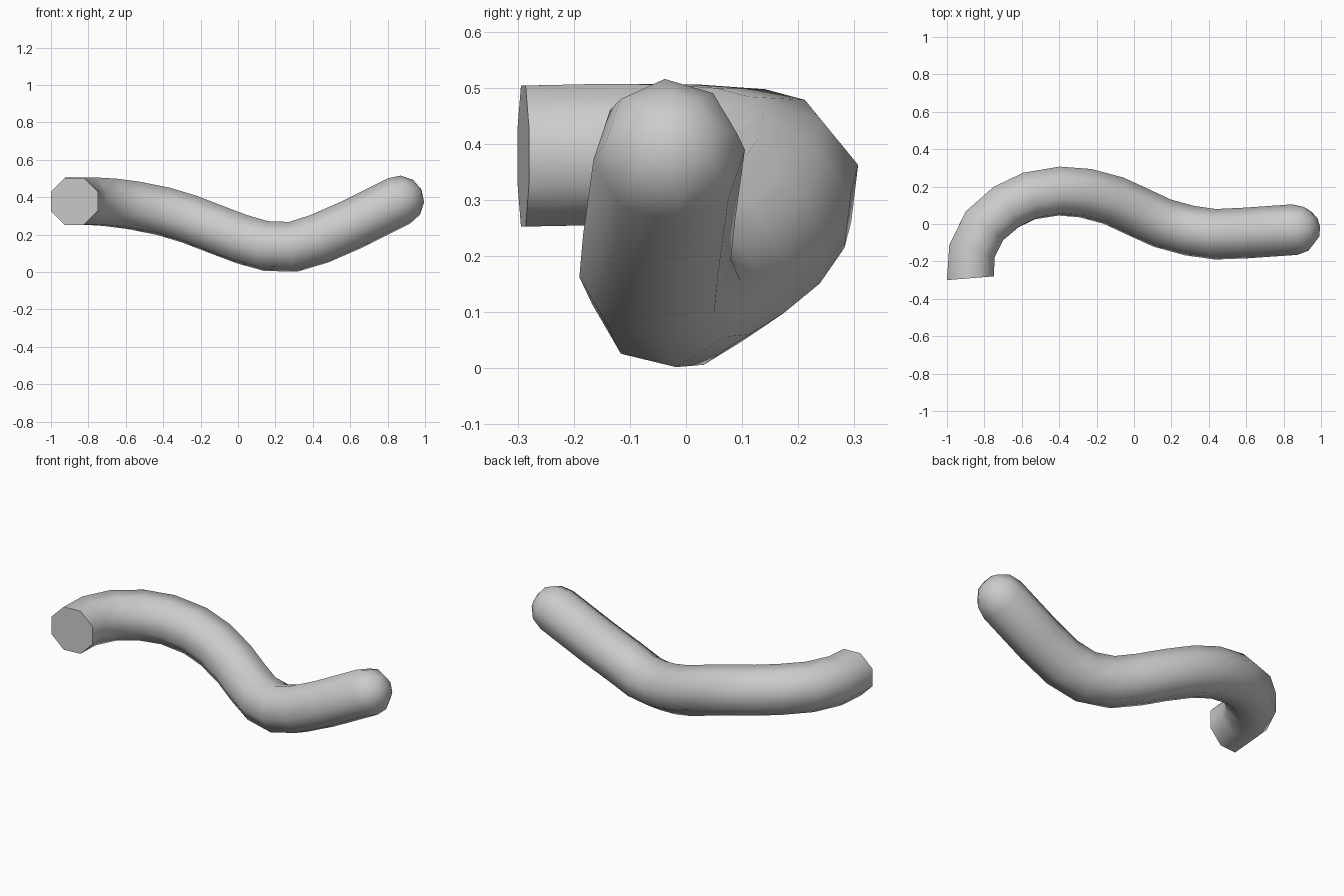
import bpy, bmesh, math
from mathutils import Vector

if "Cube" in bpy.data.objects:
    bpy.data.objects.remove(bpy.data.objects["Cube"])

R, SIDES = 0.136, 8

# Centre line of the bent tube, from the flat cut end to the domed end
path = [Vector(p) for p in [
    (-0.875, -0.29, 0.378), (-0.866, -0.145, 0.381), (-0.80, -0.01, 0.38),
    (-0.685, 0.09, 0.373), (-0.56, 0.15, 0.357), (-0.40, 0.176, 0.325),
    (-0.26, 0.165, 0.283), (-0.11, 0.125, 0.225), (0.02, 0.065, 0.176),
    (0.15, 0.005, 0.139), (0.295, -0.035, 0.135), (0.435, -0.055, 0.178),
    (0.60, -0.048, 0.25), (0.86, -0.03, 0.38)]]

# Tangents: the cut end is set by its cap, the rest bisect their neighbours
dirs = [(b - a).normalized() for a, b in zip(path, path[1:])]
tangents = [Vector((-0.08, 1, 0)).normalized()]
tangents += [(a + b).normalized() for a, b in zip(dirs, dirs[1:])] + [dirs[-1]]

bm = bmesh.new()


def ring(centre, up, tangent, radius):
    side = tangent.cross(up)
    verts = []
    for i in range(SIDES):
        a = math.tau * (i + 0.5) / SIDES
        verts.append(bm.verts.new(centre + radius * (math.cos(a) * side + math.sin(a) * up)))
    return verts


# Tube rings, carried along the path without twist
up = Vector((0, 0, 1))
rings = []
for i, (p, t) in enumerate(zip(path, tangents)):
    if i:
        up = tangents[i - 1].rotation_difference(t) @ up
    up = (up - t * up.dot(t)).normalized()
    rings.append(ring(p, up, t, R))

# Dome rings and pole
for deg in (30, 60):
    a = math.radians(deg)
    rings.append(ring(path[-1] + t * R * math.sin(a), up, t, R * math.cos(a)))
pole = bm.verts.new(path[-1] + t * R)

for a, b in zip(rings, rings[1:]):
    for i in range(SIDES):
        j = (i + 1) % SIDES
        bm.faces.new((a[i], a[j], b[j], b[i]))
for i in range(SIDES):
    bm.faces.new((rings[-1][i], rings[-1][(i + 1) % SIDES], pole))
# Flat cut end
bm.faces.new(rings[0])
bmesh.ops.recalc_face_normals(bm, faces=bm.faces)

mesh = bpy.data.meshes.new("bent_tube")
bm.to_mesh(mesh)
bm.free()
tube = bpy.data.objects.new("bent_tube", mesh)
bpy.context.collection.objects.link(tube)
bpy.context.view_layer.objects.active = tube
tube.select_set(True)
bpy.ops.object.shade_smooth_by_angle(angle=math.radians(65))
